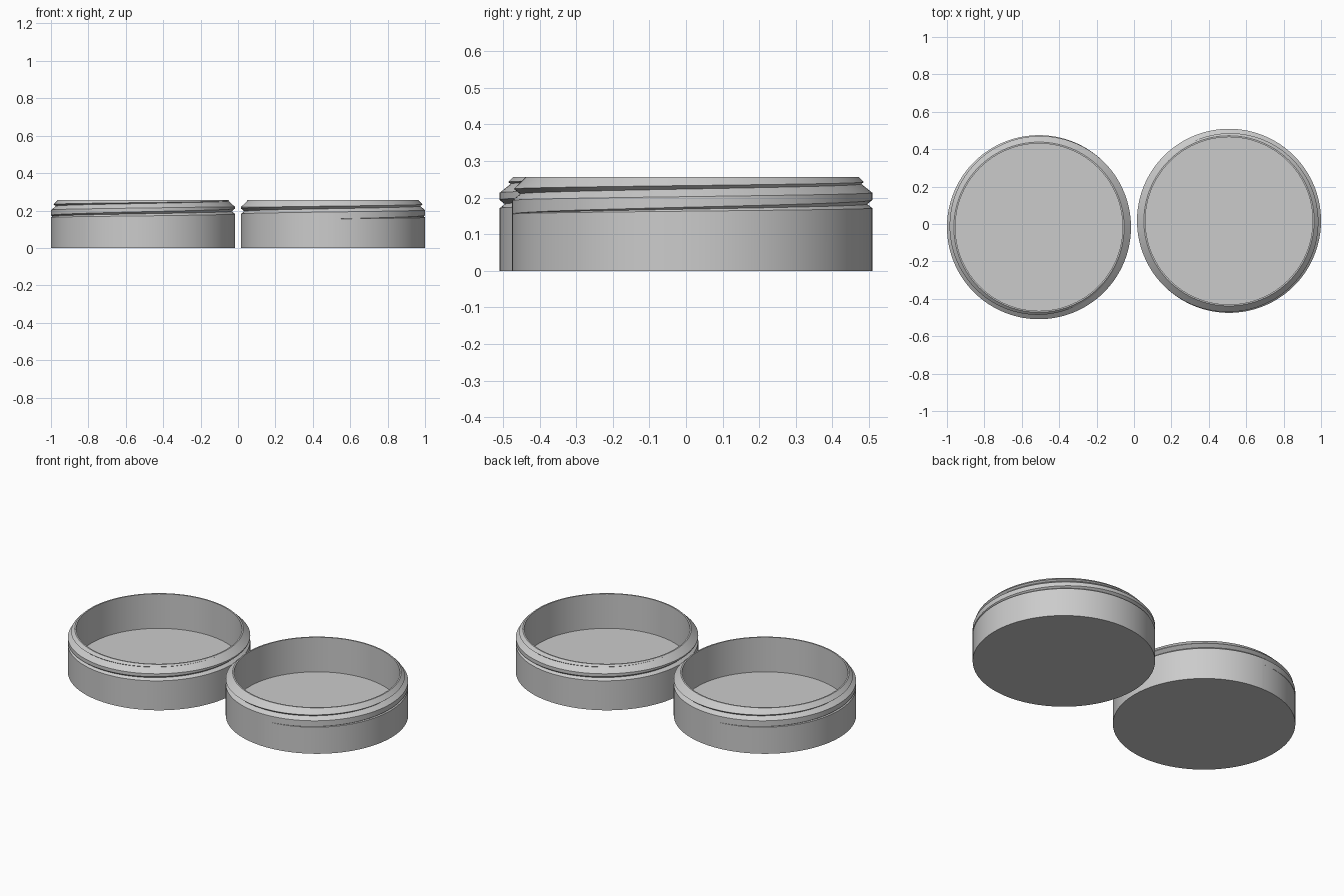
import bpy, bmesh, math

if "Cube" in bpy.data.objects:
    bpy.data.objects.remove(bpy.data.objects["Cube"])

R, TOP, RIM, INNER, FLOOR = 0.492, 0.256, 0.455, 0.447, 0.05
N = 144          # segments round each pot
STEEP = 1.25     # flank slope of the thread groove

grey = bpy.data.materials.new("plain_grey")
grey.diffuse_color = (0.6, 0.6, 0.6, 1)
grey.use_nodes = True
grey.node_tree.nodes["Principled BSDF"].inputs["Base Color"].default_value = grey.diffuse_color


def bevel_radius(z):
    """Straight wall with a 45 degree chamfer under the rim."""
    return min(R, RIM + TOP - z)


def groove(turn):
    """Centre height and depth of the helical groove at an angle in degrees."""
    t = turn + 90
    depth = 0.014 * t / 180 if t < 180 else 0.014 + 0.008 * (t - 180) / 180
    return 0.155 + 0.055 * t / 360, depth


def column(angle):
    """Outer wall profile (radius, height) at one angle."""
    cuts = [groove(angle), groove(angle + 360)]
    heights = [RIM + TOP - R]
    for zc, d in cuts:
        w, floor_r = d / STEEP, R - d
        upper = zc + w
        if floor_r < bevel_radius(zc):
            upper = min(upper, (RIM + TOP - floor_r + zc * STEEP) / (1 + STEEP))
        else:
            upper = zc
        heights += [zc - w, zc, upper]
    pts = [(R, 0.0)]
    for z in sorted(min(h, TOP) for h in heights):
        r = bevel_radius(z)
        for zc, d in cuts:
            r = min(r, R - d + abs(z - zc) * STEEP)
        pts.append((max(r, RIM), z))
    # rim and inside wall
    return pts + [(RIM, TOP), (INNER, TOP), (INNER, FLOOR)]


def pot_mesh():
    bm = bmesh.new()
    cols = []
    for i in range(N + 1):
        deg = -90 + 360 * i / N
        a = math.radians(deg)
        cols.append([bm.verts.new((r * math.cos(a), r * math.sin(a), z))
                     for r, z in column(deg)])
    for a, b in zip(cols, cols[1:]):
        for k in range(len(a) - 1):
            bm.faces.new((a[k], b[k], b[k + 1], a[k + 1]))
    # underside and inside floor
    bm.faces.new([c[0] for c in reversed(cols[:-1])])
    bm.faces.new([c[-1] for c in cols[:-1]])
    bmesh.ops.remove_doubles(bm, verts=bm.verts, dist=1e-5)
    bmesh.ops.dissolve_degenerate(bm, edges=bm.edges, dist=1e-6)
    bmesh.ops.recalc_face_normals(bm, faces=bm.faces)
    me = bpy.data.meshes.new("threaded_pot")
    bm.to_mesh(me)
    bm.free()
    me.materials.append(grey)
    return me


# two identical pots, one turned half way round
for name, side in (("right_pot", 1), ("left_pot", -1)):
    ob = bpy.data.objects.new(name, pot_mesh())
    bpy.context.collection.objects.link(ob)
    ob.location = (0.508 * side, 0.017 * side, 0)
    ob.rotation_euler.z = 0 if side > 0 else math.pi
    bpy.ops.object.select_all(action='DESELECT')
    ob.select_set(True)
    bpy.context.view_layer.objects.active = ob
    bpy.ops.object.shade_smooth_by_angle(angle=math.radians(25))
